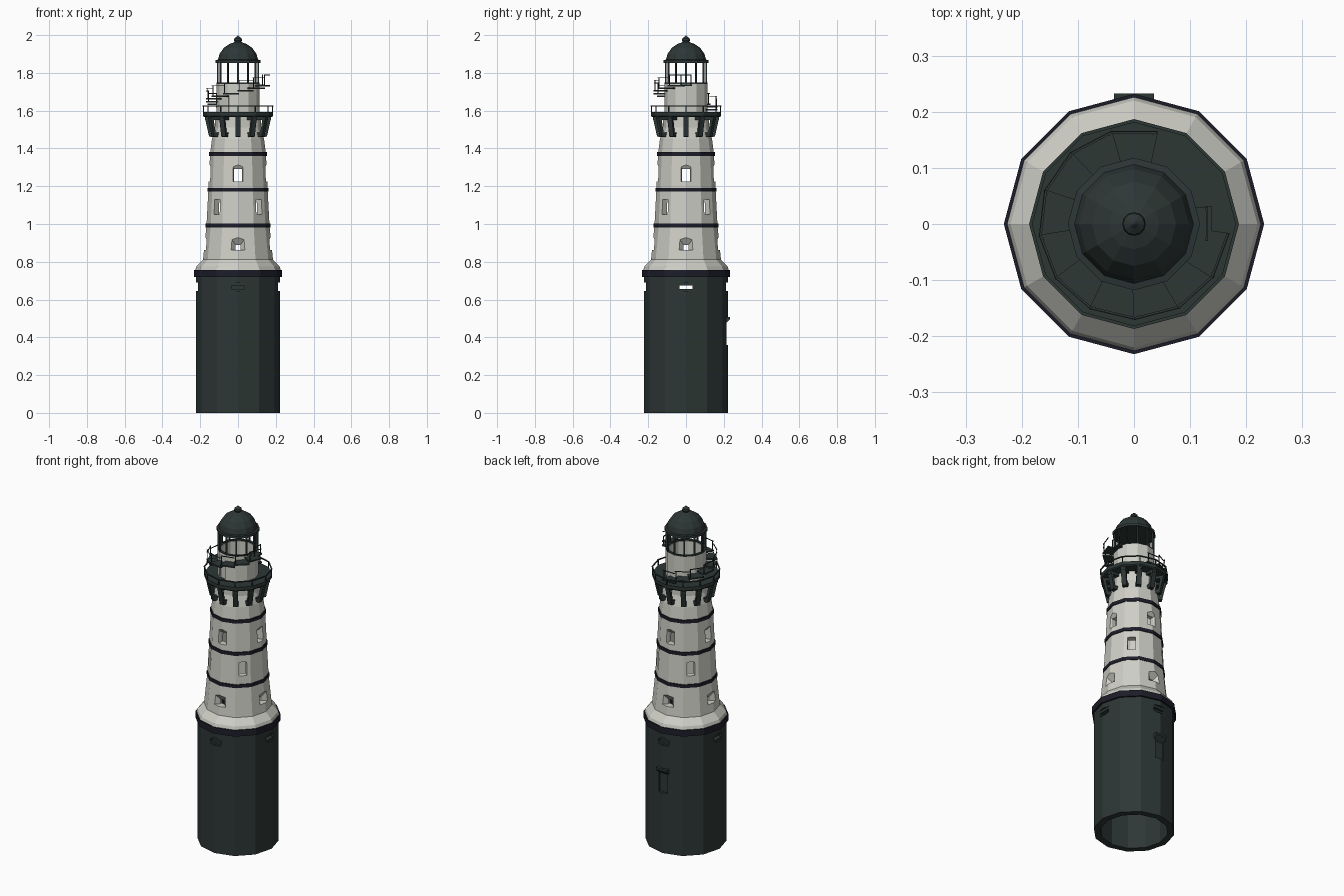
import bpy, bmesh, math

if "Cube" in bpy.data.objects:
    bpy.data.objects.remove(bpy.data.objects["Cube"])

N = 12  # every round part is twelve-sided, corners on the axes


def material(name, rgb):
    m = bpy.data.materials.new(name)
    m.diffuse_color = (*rgb, 1)
    m.use_nodes = True
    m.node_tree.nodes["Principled BSDF"].inputs["Base Color"].default_value = m.diffuse_color
    return m


DARK = material("dark_green_grey", (0.026, 0.038, 0.036))
WHITE = material("off_white", (0.62, 0.62, 0.57))
NAVY = material("dark_navy", (0.012, 0.012, 0.022))


def finish(name, bm, mat):
    bmesh.ops.recalc_face_normals(bm, faces=bm.faces)
    me = bpy.data.meshes.new(name)
    bm.to_mesh(me)
    bm.free()
    me.materials.append(mat)
    ob = bpy.data.objects.new(name, me)
    bpy.context.collection.objects.link(ob)
    return ob


def lathe(name, profile, mat):
    """Turn a closed (radius, z) outline around the z axis."""
    bm = bmesh.new()
    rings = []
    for i in range(N):
        a = 2 * math.pi * i / N
        rings.append([bm.verts.new((r * math.cos(a), r * math.sin(a), z)) for r, z in profile])
    k = len(profile)
    for i in range(N):
        p, q = rings[i], rings[(i + 1) % N]
        for j in range(k):
            if profile[j][0] == 0 and profile[(j + 1) % k][0] == 0:
                continue
            bm.faces.new((p[j], q[j], q[(j + 1) % k], p[(j + 1) % k]))
    bmesh.ops.remove_doubles(bm, verts=bm.verts, dist=1e-5)
    return finish(name, bm, mat)


def block(bm, deg, inner, outer):
    """Tapered block pointing outward; each end is (radius, half width, z0, z1)."""
    a = math.radians(deg)
    c, s = math.cos(a), math.sin(a)
    ends = []
    for r, w, z0, z1 in (inner, outer):
        ends.append([bm.verts.new((r * c - t * s, r * s + t * c, z))
                     for t, z in ((-w, z0), (w, z0), (w, z1), (-w, z1))])
    p, q = ends
    bm.faces.new(p)
    bm.faces.new(q)
    for i in range(4):
        j = (i + 1) % 4
        bm.faces.new((p[i], p[j], q[j], q[i]))


def blocks(name, items, mat):
    bm = bmesh.new()
    for deg, inner, outer in items:
        block(bm, deg, inner, outer)
    return finish(name, bm, mat)


def box(deg, r0, r1, w, z0, z1):
    return deg, (r0, w, z0, z1), (r1, w, z0, z1)


def carve(ob, *cutters):
    for c in cutters:
        m = ob.modifiers.new("cut", 'BOOLEAN')
        m.operation, m.solver, m.object = 'DIFFERENCE', 'EXACT', c
    dg = bpy.context.evaluated_depsgraph_get()
    me = bpy.data.meshes.new_from_object(ob.evaluated_get(dg))
    ob.modifiers.clear()
    ob.data = me
    for c in cutters:
        bpy.data.objects.remove(c)


AXES = (0, 90, 180, 270)
DIAG = (45, 135, 225, 315)
CORNERS = [360 * i / N for i in range(N)]

# Dark base drum, hollow and open below, with slots and a door recess
base = lathe("base_drum", [(0.185, 0), (0.222, 0), (0.222, 0.725), (0.185, 0.725)], DARK)
carve(base,
      blocks("slot_recess", [box(a, 0.211, 0.3, 0.048, 0.645, 0.69) for a in AXES]
             + [box(90, 0.206, 0.3, 0.028, 0.36, 0.49)], DARK),
      blocks("slot_hole", [box(0, 0.15, 0.3, 0.034, 0.655, 0.675),
                           box(180, 0.15, 0.3, 0.034, 0.655, 0.675),
                           box(90, 0.195, 0.3, 0.034, 0.655, 0.675),
                           box(270, 0.195, 0.3, 0.034, 0.655, 0.675)], DARK))
blocks("door_hood", [(90, (0.2, 0.036, 0.465, 0.508), (0.233, 0.036, 0.495, 0.508))], DARK)
lathe("base_collar", [(0.185, 0.72), (0.232, 0.72), (0.232, 0.757), (0.185, 0.757)], NAVY)

# White tapering tower shell with three rows of windows
tower = lathe("tower", [(0.185, 0.757), (0.226, 0.757), (0.22, 0.775), (0.185, 0.812),
                        (0.176, 0.9), (0.167, 0.99), (0.157, 1.18), (0.148, 1.37),
                        (0.138, 1.45), (0.122, 1.51), (0.122, 1.57), (0.095, 1.57),
                        (0.105, 1.45), (0.12, 1.18), (0.13, 0.99), (0.14, 0.82)], WHITE)
carve(tower,
      blocks("window_holes", [box(a, 0.07, 0.3, 0.013, 0.862, 0.888) for a in AXES]
             + [box(a, 0.07, 0.3, 0.021, 1.225, 1.29) for a in AXES]
             + [box(a, 0.07, 0.3, 0.021, 1.05, 1.13) for a in DIAG], WHITE),
      blocks("embrasures", [(a, (0.145, 0.013, 0.862, 0.888), (0.185, 0.05, 0.862, 0.945)) for a in AXES]
             + [(a, (0.135, 0.02, 1.226, 1.289), (0.165, 0.036, 1.226, 1.335)) for a in AXES], WHITE))

# Three navy bands around the tower
for i, (z, r) in enumerate(((0.992, 0.171), (1.181, 0.162), (1.37, 0.153))):
    lathe("band_%d" % (i + 1), [(r - 0.02, z - 0.01), (r, z - 0.01), (r, z + 0.01), (r - 0.02, z + 0.01)], NAVY)

# Gallery brackets: slanted strut, foot and top arm at each corner
items = []
for a in CORNERS:
    items.append((a, (0.142, 0.014, 1.462, 1.475), (0.154, 0.014, 1.462, 1.475)))
    items.append(box(a, 0.12, 0.146, 0.014, 1.46, 1.485))
    items.append(box(a, 0.115, 0.174, 0.014, 1.55, 1.57))
strut = bmesh.new()
for a in items:
    block(strut, *a)
for a in CORNERS:
    c, s = math.cos(math.radians(a)), math.sin(math.radians(a))
    v = []
    for t in (-0.014, 0.014):
        v.append([strut.verts.new((r * c - t * s, r * s + t * c, z)) for r, z in
                  ((0.14, 1.462), (0.153, 1.462), (0.177, 1.57), (0.16, 1.57))])
    strut.faces.new(v[0])
    strut.faces.new(v[1])
    for i in range(4):
        j = (i + 1) % 4
        strut.faces.new((v[0][i], v[0][j], v[1][j], v[1][i]))
finish("gallery_brackets", strut, DARK)

# Gallery deck and railing
lathe("gallery_deck", [(0, 1.566), (0.18, 1.566), (0.185, 1.572), (0.185, 1.592), (0, 1.592)], DARK)
lathe("gallery_rail", [(0.181, 1.621), (0.187, 1.621), (0.187, 1.627), (0.181, 1.627)], DARK)
blocks("gallery_posts", [box(a, 0.181, 0.186, 0.0025, 1.59, 1.625) for a in CORNERS], DARK)

# White lantern room wall with a recessed door
room = lathe("lantern_wall", [(0.094, 1.588), (0.113, 1.588), (0.113, 1.742), (0.094, 1.742)], WHITE)
carve(room, blocks("door_cut", [box(255, 0.102, 0.2, 0.022, 1.58, 1.672)], WHITE))

# Lantern bars, top ring, dome and ball finial
blocks("lantern_bars", [box(a, 0.103, 0.112, 0.004, 1.738, 1.858) for a in CORNERS], DARK)
lathe("lantern_ring", [(0.098, 1.742), (0.113, 1.742), (0.113, 1.748), (0.098, 1.748)], DARK)
lathe("dome", [(0, 1.853), (0.118, 1.853), (0.118, 1.868), (0.106, 1.87), (0.098, 1.9),
               (0.075, 1.933), (0.045, 1.953), (0.018, 1.963), (0, 1.965)], DARK)
lathe("finial", [(0, 1.955), (0.014, 1.958), (0.021, 1.972), (0.019, 1.983), (0.008, 1.991), (0, 2.0)], DARK)

# Winding stair climbing around the lantern room, with stepped handrail
steps, rails = [], []
COUNT = 10
for i in range(COUNT):
    a = 90 + 250 * i / (COUNT - 1)
    z = 1.61 + 0.127 * i / (COUNT - 1)
    steps.append((a, (0.105, 0.03, z - 0.008, z), (0.166, 0.043, z - 0.008, z)))
    rails.append(box(a, 0.161, 0.165, 0.041, z + 0.05, z + 0.054))
    rails.append(box(a - 12, 0.163, 0.167, 0.002, z - 0.008, z + 0.054))
rails.append(box(0, 0.128, 0.132, 0.03, 1.786, 1.791))
rails.append(box(-12, 0.13, 0.134, 0.002, 1.73, 1.79))
rails.append(box(12, 0.13, 0.134, 0.002, 1.73, 1.79))
steps.append((0, (0.1, 0.028, 1.73, 1.738), (0.138, 0.032, 1.73, 1.738)))
blocks("stair_treads", steps, DARK)
blocks("stair_rail", rails, DARK)
